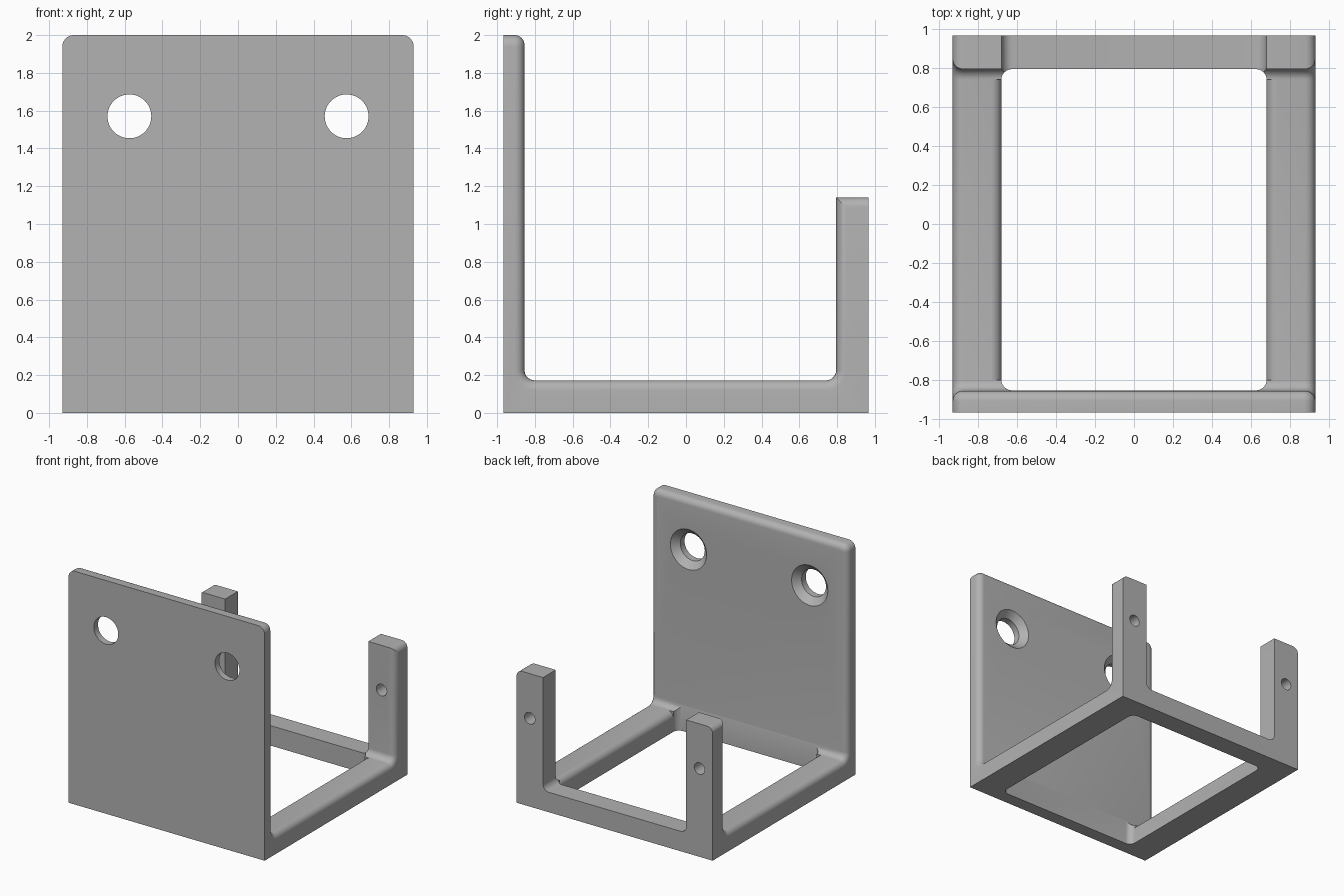
import bpy, bmesh, math
from mathutils import Vector

if "Cube" in bpy.data.objects:
    bpy.data.objects.remove(bpy.data.objects["Cube"])

HALF_W, HALF_D, TOP = 0.93, 0.967, 2.0
PLATE_Y, POST_Y = -0.855, 0.795      # inner faces of plate and posts
BAR_Z, POST_Z, POST_X = 0.172, 1.14, 0.68
R = 0.055

grey = bpy.data.materials.new("grey")
grey.use_nodes = True
grey.diffuse_color = (0.445, 0.445, 0.445, 1)
grey.node_tree.nodes["Principled BSDF"].inputs["Base Color"].default_value = grey.diffuse_color


def fillet(corners, steps=8):
    """Round the right-angled corners (u, v, radius) of a polygon."""
    pts = []
    for i, (u, v, r) in enumerate(corners):
        p = Vector((u, v))
        if not r:
            pts.append(p)
            continue
        d1 = (Vector(corners[i - 1][:2]) - p).normalized()
        d2 = (Vector(corners[(i + 1) % len(corners)][:2]) - p).normalized()
        c = p + (d1 + d2) * r
        for k in range(steps + 1):
            a = math.pi / 2 * k / steps
            pts.append(c - d2 * r * math.cos(a) - d1 * r * math.sin(a))
    return pts


def prism(bm, pts, axis, lo, hi):
    """Extrude a polygon along an axis; pts are in the other two axes in order."""
    def place(p, w):
        co = list(p)
        co.insert("xyz".index(axis), w)
        return bm.verts.new(co)
    a, b = [[place(p, w) for p in pts] for w in (lo, hi)]
    bm.faces.new(a)
    bm.faces.new(b)
    for i in range(len(pts)):
        bm.faces.new((a[i - 1], a[i], b[i], b[i - 1]))
    bmesh.ops.recalc_face_normals(bm, faces=bm.faces)


def lathe(bm, x, z, rings, n=48):
    """Round solid along y from (y, radius) rings."""
    loops = [[bm.verts.new((x + r * math.cos(math.tau * i / n), y,
                            z + r * math.sin(math.tau * i / n)))
              for i in range(n)] for y, r in rings]
    bm.faces.new(loops[0])
    bm.faces.new(loops[-1])
    for a, b in zip(loops, loops[1:]):
        for i in range(n):
            bm.faces.new((a[i - 1], a[i], b[i], b[i - 1]))
    bmesh.ops.recalc_face_normals(bm, faces=bm.faces)


def make(name, bm):
    me = bpy.data.meshes.new(name)
    bm.to_mesh(me)
    bm.free()
    ob = bpy.data.objects.new(name, me)
    bpy.context.collection.objects.link(ob)
    me.materials.append(grey)
    return ob


def round_edges(bm, edges, radius):
    bmesh.ops.bevel(bm, geom=edges, offset=radius, offset_type='OFFSET',
                    segments=6, profile=0.5, affect='EDGES', clamp_overlap=False)


def is_inner(v):
    return PLATE_Y - 0.001 < v.co.y < POST_Y + 0.001 and v.co.z > 0.1


def cross_corner(e, z):
    """Edge running along y at an outer side and the given height."""
    a, b = (v.co for v in e.verts)
    return (abs(a.y - b.y) > 0.05 and
            all(abs(p.z - z) < 0.001 and abs(p.x) > HALF_W - 0.001 for p in (a, b)))


# Body: U-shaped side profile extruded across the width
bm = bmesh.new()
prism(bm, fillet([(-HALF_D, 0, 0), (HALF_D, 0, 0), (HALF_D, POST_Z, 0), (POST_Y, POST_Z, 0),
                  (POST_Y, BAR_Z, R), (PLATE_Y, BAR_Z, R), (PLATE_Y, TOP, 0), (-HALF_D, TOP, 0)]),
      "x", -HALF_W, HALF_W)

# Plate top corners, then the whole inner rim and post tops
round_edges(bm, [e for e in bm.edges if cross_corner(e, TOP)], 0.06)
rim = []
for e in bm.edges:
    inner_faces = sum(all(is_inner(v) for v in f.verts) for f in e.link_faces)
    post_top = all(abs(v.co.z - POST_Z) < 0.001 for v in e.verts)
    if cross_corner(e, POST_Z) or (inner_faces == 1 and not post_top):
        rim.append(e)
round_edges(bm, rim, 0.052)
bracket = make("bracket", bm)

cutters = []


def cutter(name, build):
    cb = bmesh.new()
    build(cb)
    ob = make(name, cb)
    ob.hide_render = True
    cutters.append(ob)


# Floor opening
y0, y1 = PLATE_Y + 0.002, POST_Y - 0.001
cutter("floor_opening", lambda b: prism(b, fillet(
    [(-POST_X, y0, R), (POST_X, y0, R), (POST_X, y1, R), (-POST_X, y1, R)]), "z", -0.2, 0.4))

# Gap between the two posts
w = POST_X - 0.001
cutter("post_gap", lambda b: prism(b, fillet(
    [(-w, BAR_Z - 0.001, R), (w, BAR_Z - 0.001, R), (w, 1.5, 0), (-w, 1.5, 0)]), "y", 0.6, 1.2))

for s in (-1, 1):
    # Rounded inner edge of each side rail
    e, t = POST_X - 0.0005, BAR_Z + 0.0005
    section = fillet([(s * 0.66, 0.1, 0), (s * e, 0.1, 0), (s * e, t, R),
                      (s * 0.74, t, 0), (s * 0.74, 0.2, 0), (s * 0.66, 0.2, 0)])
    cutter("rail_edge", lambda b: prism(b, section, "y", PLATE_Y + R, POST_Y - R))
    # Countersunk plate holes and plain post holes
    cutter("plate_hole", lambda b: lathe(b, s * 0.575, 1.57, [
        (-1.1, 0.116), (-0.91, 0.116), (PLATE_Y, 0.172), (-0.8, 0.172)]))
    cutter("post_hole", lambda b: lathe(b, s * 0.805, 0.757, [(0.6, 0.05), (1.2, 0.05)], 32))

bpy.context.view_layer.objects.active = bracket
bpy.ops.object.select_all(action='DESELECT')
bracket.select_set(True)
for c in cutters:
    mod = bracket.modifiers.new(c.name, 'BOOLEAN')
    mod.operation = 'DIFFERENCE'
    mod.solver = 'EXACT'
    mod.object = c
    bpy.ops.object.modifier_apply(modifier=mod.name)
for c in cutters:
    bpy.data.objects.remove(c)

bpy.ops.object.shade_smooth_by_angle(angle=math.radians(30))
